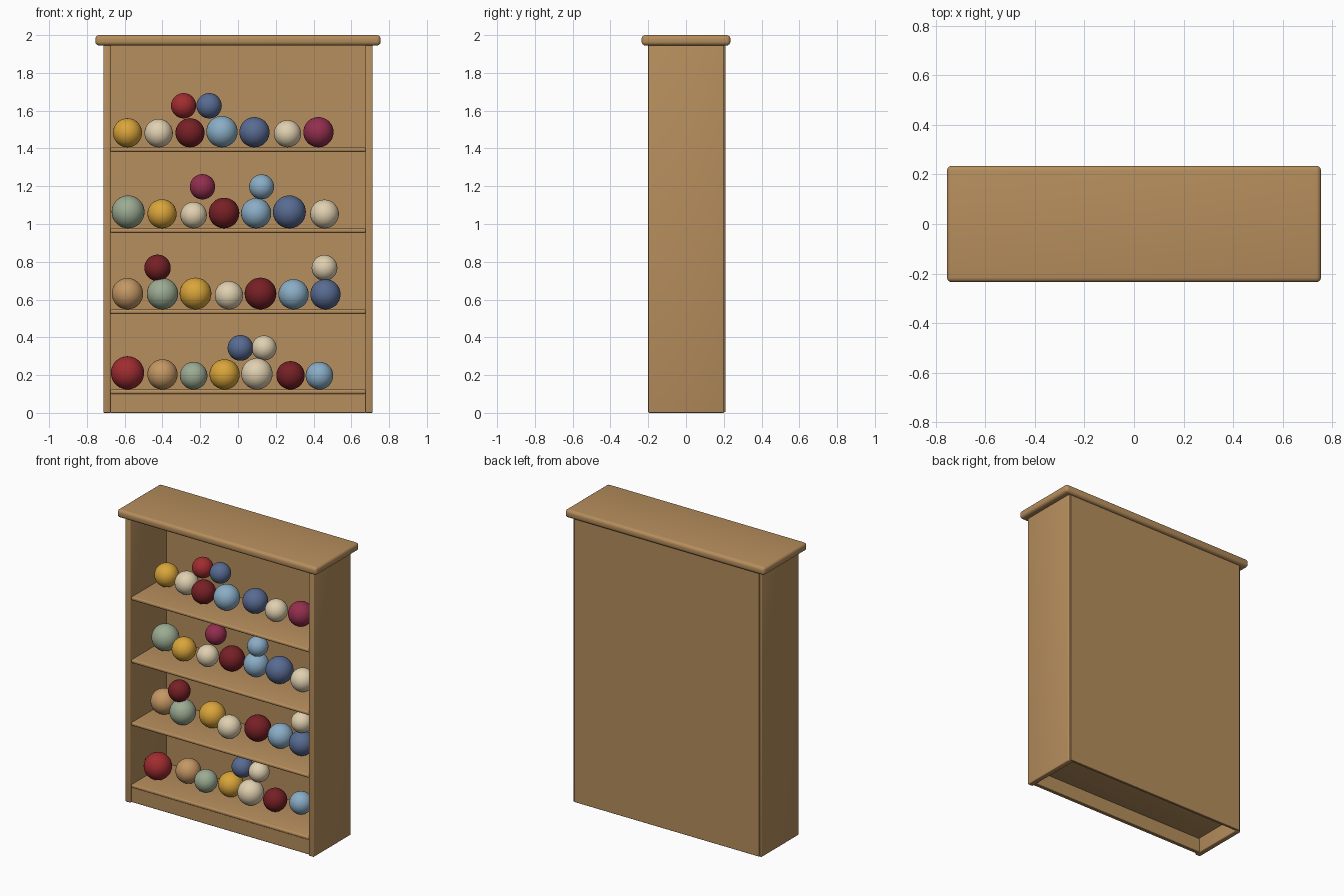
import bpy, math

if "Cube" in bpy.data.objects:
    bpy.data.objects.remove(bpy.data.objects["Cube"])


def material(name, r, g, b):
    lin = [((c / 255 + 0.055) / 1.055) ** 2.4 for c in (r, g, b)]
    m = bpy.data.materials.new(name)
    m.diffuse_color = (*lin, 1)
    m.use_nodes = True
    m.node_tree.nodes["Principled BSDF"].inputs["Base Color"].default_value = m.diffuse_color
    return m


MATS = {
    "wood": material("oak wood", 182, 142, 93),
    "red": material("red", 160, 44, 48),
    "tan": material("tan", 196, 151, 100),
    "sage": material("sage green", 156, 171, 146),
    "gold": material("gold yellow", 218, 165, 58),
    "cream": material("cream", 224, 208, 176),
    "maroon": material("maroon", 118, 32, 37),
    "sky": material("sky blue", 138, 173, 198),
    "slate": material("slate blue", 88, 107, 146),
    "plum": material("plum", 147, 46, 78),
}


def board(name, lo, hi, bevel, segments=3):
    """Rounded wooden board between two corners."""
    bpy.ops.mesh.primitive_cube_add(size=1, location=[(a + b) / 2 for a, b in zip(lo, hi)])
    ob = bpy.context.object
    ob.name = name
    ob.scale = [b - a for a, b in zip(lo, hi)]
    bpy.ops.object.transform_apply(location=False, rotation=False, scale=True)
    mod = ob.modifiers.new("rounded edges", "BEVEL")
    mod.width, mod.segments = bevel, segments
    bpy.ops.object.modifier_apply(modifier=mod.name)
    bpy.ops.object.shade_smooth_by_angle(angle=math.radians(35))
    ob.data.materials.append(MATS["wood"])


def ball(name, color, x, y, z, r):
    bpy.ops.mesh.primitive_uv_sphere_add(segments=32, ring_count=18, radius=r, location=(x, y, z))
    ob = bpy.context.object
    ob.name = name
    bpy.ops.object.shade_smooth()
    ob.data.materials.append(MATS[color])


# Cabinet: sides, back, crown, kick board
for side, x0, x1 in (("left", -0.713, -0.675), ("right", 0.675, 0.713)):
    board(f"{side}_side", (x0, -0.2, 0), (x1, 0.202, 1.95), 0.006)
board("back_panel", (-0.7, 0.193, 0.004), (0.7, 0.21, 1.95), 0.002, 1)
board("crown_top", (-0.755, -0.235, 1.945), (0.755, 0.235, 2.0), 0.02, 4)
board("kick_board", (-0.678, -0.185, 0), (0.678, -0.16, 0.105), 0.003, 1)

# Shelves, each with (color, x, y, radius) of the balls resting on it,
# then (color, x, y, radius) of the balls stacked on top
SHELVES = [
    (0.124,
     [("red", -.585, -.03, .088), ("tan", -.40, .035, .08), ("sage", -.235, -.01, .073),
      ("gold", -.071, .025, .08), ("cream", .10, -.005, .083), ("maroon", .278, .005, .075),
      ("sky", .431, .065, .073)],
     [("slate", .013, .03, .068), ("cream", .138, .03, .066)]),
    (0.548,
     [("tan", -.585, .035, .083), ("sage", -.40, -.025, .083), ("gold", -.225, .045, .084),
      ("cream", -.048, -.025, .075), ("maroon", .119, .044, .084), ("sky", .294, .04, .08),
      ("slate", .463, .027, .08)],
     [("maroon", -.426, -.026, .07), ("cream", .458, .035, .068)]),
    (0.977,
     [("sage", -.582, .047, .087), ("gold", -.402, -.009, .077), ("cream", -.235, .009, .07),
      ("maroon", -.074, .04, .081), ("sky", .096, .06, .08), ("slate", .272, .06, .087),
      ("cream", .458, .045, .076)],
     [("plum", -.188, .03, .067), ("sky", .125, .035, .066)]),
    (1.406,
     [("gold", -.585, .065, .077), ("cream", -.42, .045, .075), ("maroon", -.254, -.008, .077),
      ("sky", -.085, 0, .083), ("slate", .087, .063, .08), ("cream", .262, .04, .072),
      ("plum", .426, .07, .08)],
     [("red", -.288, .03, .067), ("slate", -.153, .028, .067)]),
]
for n, (top, row, stacked) in enumerate(SHELVES, 1):
    board(f"shelf_{n}", (-0.677, -0.19, top - 0.024), (0.677, 0.197, top), 0.009)
    for i, (color, x, y, r) in enumerate(row, 1):
        ball(f"shelf_{n}_ball_{i}", color, x, y, top + r, r)
    for i, (color, x, y, r) in enumerate(stacked, 1):
        ball(f"shelf_{n}_upper_ball_{i}", color, x, y, top + 0.22, r)
